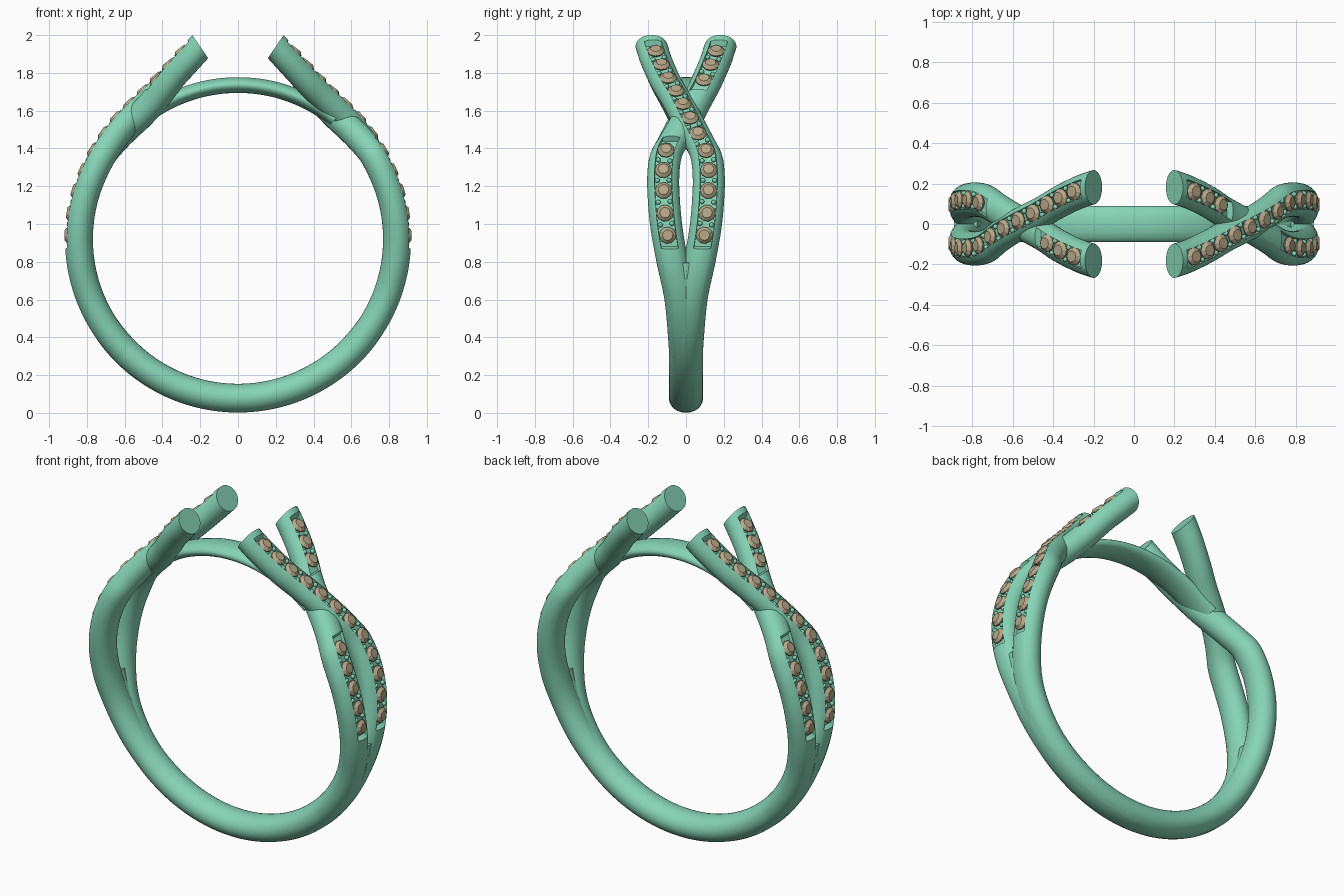
import bpy, bmesh
from math import sin, cos, pi, radians
from mathutils import Vector, Matrix

if "Cube" in bpy.data.objects:
    bpy.data.objects.remove(bpy.data.objects["Cube"])

CZ = 0.92            # height of the ring centre
Y = Vector((0, 1, 0))

def material(name, col):
    m = bpy.data.materials.new(name)
    m.diffuse_color = (*col, 1)
    m.use_nodes = True
    m.node_tree.nodes["Principled BSDF"].inputs["Base Color"].default_value = m.diffuse_color
    return m

METAL = material("green_metal", (0.24, 0.66, 0.47))
STONE = material("tan_stone", (0.47, 0.39, 0.25))

def finish(bm, name, mat, smooth=True):
    bmesh.ops.recalc_face_normals(bm, faces=bm.faces)
    me = bpy.data.meshes.new(name)
    bm.to_mesh(me)
    bm.free()
    me.materials.append(mat)
    ob = bpy.data.objects.new(name, me)
    bpy.context.collection.objects.link(ob)
    if smooth:
        bpy.ops.object.select_all(action='DESELECT')
        ob.select_set(True)
        bpy.context.view_layer.objects.active = ob
        bpy.ops.object.shade_smooth_by_angle(angle=radians(40))
    return ob

def spline(keys, a):
    """Smooth curve through (angle, radius, y) keys."""
    i = 0
    while i < len(keys) - 2 and a > keys[i + 1][0]:
        i += 1
    def slope(j, c):
        lo, hi = keys[max(j - 1, 0)], keys[min(j + 1, len(keys) - 1)]
        return (hi[c] - lo[c]) / (hi[0] - lo[0])
    k0, k1 = keys[i], keys[i + 1]
    h = k1[0] - k0[0]
    t = (a - k0[0]) / h
    return [(2*t**3 - 3*t*t + 1) * k0[c] + (t**3 - 2*t*t + t) * h * slope(i, c)
            + (3*t*t - 2*t**3) * k1[c] + (t**3 - t*t) * h * slope(i + 1, c) for c in (1, 2)]

def point(keys, a):
    """Angle is measured from the bottom of the ring."""
    r, y = spline(keys, a)
    return Vector((r * sin(radians(a)), y, CZ - r * cos(radians(a))))

def frame(keys, a):
    p = point(keys, a)
    t = (point(keys, a + .1) - point(keys, a - .1)).normalized()
    flat = Vector((t.x, 0, t.z)).normalized()
    n = Vector((flat.z, 0, -flat.x))
    radial = Vector((p.x, 0, p.z - CZ)).normalized()
    n = (n * .7 + radial * .3).normalized()
    return p, t, n

def section(w, h, groove):
    """Oval section with an optional channel cut in its outer side."""
    gw, floor = 0.05, 0.043
    a0 = pi / 2 - 0.63 * (0.085 / w)
    span = 2 * a0 + pi
    pts = [(w * cos(a0 - span * i / 28), h * sin(a0 - span * i / 28)) for i in range(29)]
    for u in (-gw + .004, -gw + .006, -.02, .02, gw - .006, gw - .004):
        top = h * (1 - (u / w) ** 2) ** .5
        pts.append((u, floor if groove and abs(u) < gw - .005 else top))
    return pts

def sweep(name, keys, angles, size, grooves=(), side=1):
    bm = bmesh.new()
    rings = []
    for a in angles:
        p, t, n = frame(keys, a)
        w, h = size(a)
        cut = any(lo <= a <= hi for lo, hi in grooves)
        ring = []
        for u, v in section(w, h, cut):
            q = p + Y * u + n * v
            ring.append(bm.verts.new((side * q.x, side * q.y, q.z)))
        rings.append(ring)
    for r0, r1 in zip(rings, rings[1:]):
        for i in range(len(r0)):
            j = (i + 1) % len(r0)
            bm.faces.new((r0[i], r0[j], r1[j], r1[i]))
    bm.faces.new(rings[0])
    bm.faces.new(rings[-1])
    return finish(bm, name, METAL)

def steps(a, b, n):
    return [a + (b - a) * i / n for i in range(n + 1)]

def gem_row(name, keys, angles, side):
    """Faceted stones with small holding beads between them."""
    gems, beads = bmesh.new(), bmesh.new()
    spin = Matrix.Rotation(0 if side > 0 else pi, 4, 'Z')
    def place(a):
        p, t, n = frame(keys, a)
        t = (t - n * t.dot(n)).normalized()
        m = Matrix((t, n.cross(t), n)).transposed().to_4x4()
        m.translation = p
        return spin @ m
    for a in angles:
        m = place(a)
        for r1, r2, z0, z1 in ((.02, .045, .03, .053), (.045, .045, .053, .059), (.045, .028, .059, .075)):
            bmesh.ops.create_cone(gems, cap_ends=True, segments=10, radius1=r1, radius2=r2, depth=z1 - z0,
                                  matrix=m @ Matrix.Translation((0, 0, (z0 + z1) / 2)))
    for a, b in zip(angles, angles[1:]):
        if b - a > 12:
            continue
        for s in (-1, 1):
            bmesh.ops.create_icosphere(beads, subdivisions=2, radius=.013,
                                       matrix=place((a + b) / 2) @ Matrix.Translation((0, s * .031, .053)))
    finish(gems, name + "_stones", STONE, False)
    finish(beads, name + "_beads", METAL)

# Strand centre lines: angle from bottom, radius, sideways offset
over = [(35, .843, 0), (52, .843, .01), (68, .843, .03), (82, .843, .072), (95, .843, .105),
        (108, .843, .12), (116, .843, .118), (122, .845, .104), (128.4, .849, .063), (135, .855, .022),
        (141.6, .862, -.016), (148, .876, -.053), (154, .902, -.095), (159.5, .94, -.13),
        (164.5, .987, -.16), (168.9, 1.039, -.182)]
dip = {128.4: .838, 135: .833, 141.6: .835, 148: .855, 154: .893}
under = [(a, dip.get(a, r), -y) for a, r, y in over]
GEMS = [91.3, 98.8, 106.6, 114, 121.5, 128.4, 135, 141.6, 148, 154, 159.5, 164.5]

# Two crossing strands on each side, the left being the right turned half round
for side, label in ((1, "right"), (-1, "left")):
    size = lambda a: (.085, .075)
    st = steps(42, 168.9, 170)
    sweep(label + "_over_strand", over, st, size, [(87.5, 167.3)], side)
    sweep(label + "_under_strand", under, st, size, [(87.5, 126), (150, 167.3)], side)
    gem_row(label + "_over", over, GEMS, side)
    gem_row(label + "_under", under, GEMS[:5] + GEMS[-3:], side)

# Plain lower band, tapering between the split strands
flat = [(-90, .843, 0), (0, .843, 0), (90, .843, 0)]
def band_size(a):
    k = max(0, (abs(a) - 45) / 37)
    return .09 - .03 * k, .077 - .017 * k * k
sweep("lower_band", flat, steps(-82, 82, 100), band_size)

# Thin bridge across the top
arch = [(130, .816, 0), (180, .816, 0), (230, .816, 0)]
sweep("top_bridge", arch, steps(141, 219, 48), lambda a: (.09, .042))
